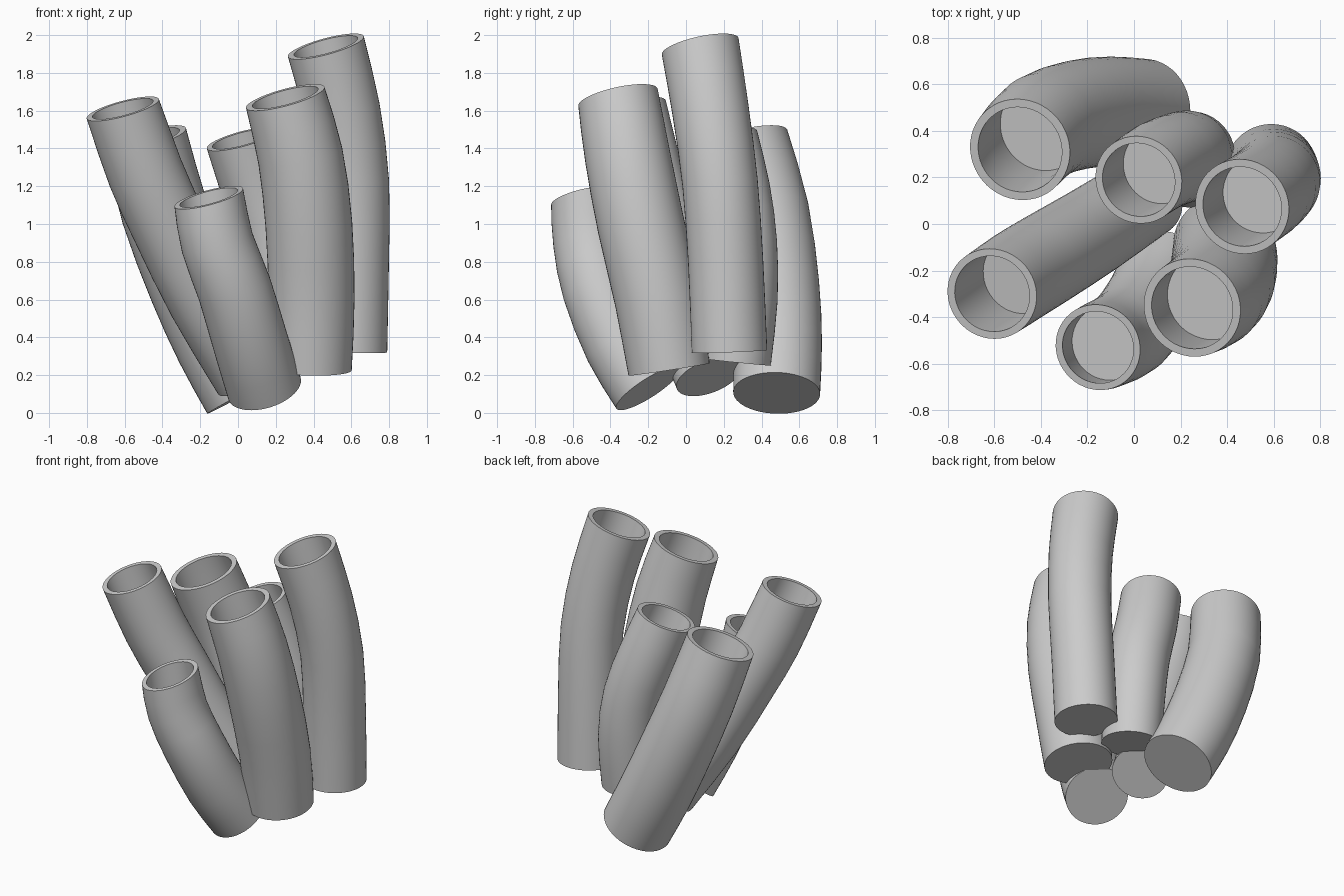
import bpy, bmesh, math
from mathutils import Vector

if "Cube" in bpy.data.objects:
    bpy.data.objects.remove(bpy.data.objects["Cube"])

SIDES = 48
RIM_NORMAL = Vector((-0.27, -0.22, 1)).normalized()  # all mouths lean the same way


def sample(pts, per=2):
    # Catmull-Rom samples through the control points
    p = [Vector(q) for q in pts]
    p = [2 * p[0] - p[1]] + p + [2 * p[-1] - p[-2]]
    out = []
    for i in range(1, len(p) - 2):
        a, b, c, d = p[i - 1:i + 3]
        for k in range(per):
            t = k / per
            out.append(0.5 * (2 * b + (c - a) * t + (2 * a - 5 * b + 4 * c - d) * t * t
                              + (3 * b - a - 3 * c + d) * t ** 3))
    return out + [p[-2]]


def tube(name, pts, r_bottom, r_mid, r_top):
    path = sample(pts)
    n = len(path) - 1
    bm = bmesh.new()

    def normal(i):
        if i == n:
            return RIM_NORMAL
        return (path[i + 1] - path[max(i - 1, 0)]).normalized()

    def ring(i, r):
        w = normal(i)
        u = Vector((0, 1, 0)).cross(w).normalized()
        v = w.cross(u)
        return [bm.verts.new(path[i] + r * (math.cos(a) * u + math.sin(a) * v))
                for a in (2 * math.pi * k / SIDES for k in range(SIDES))]

    def radius(i):
        t = i / n
        return (r_bottom * (1 - t) * (1 - 2 * t) + r_mid * 4 * t * (1 - t)
                + r_top * t * (2 * t - 1))

    # outer wall upwards, then over the rim and down the bore
    rings = [ring(i, radius(i)) for i in range(n + 1)]
    rings += [ring(i, radius(i) * 0.84) for i in (n, n - 1, n - 2)]
    for a, b in zip(rings, rings[1:]):
        for k in range(SIDES):
            j = (k + 1) % SIDES
            bm.faces.new((a[k], a[j], b[j], b[k]))
    # closed base and bore floor
    bm.faces.new(rings[0][::-1])
    bm.faces.new(rings[-1])
    mesh = bpy.data.meshes.new(name)
    bm.to_mesh(mesh)
    bm.free()
    ob = bpy.data.objects.new(name, mesh)
    bpy.context.collection.objects.link(ob)
    bpy.ops.object.select_all(action='DESELECT')
    ob.select_set(True)
    bpy.context.view_layer.objects.active = ob
    bpy.ops.object.shade_smooth_by_angle(angle=math.radians(35))


# six bent tubes: control points from base to mouth, then radii
tube("left_front_tube", [(.05, .12, .19), (-.18, -.03, .6), (-.36, -.14, .98),
                         (-.49, -.22, 1.27), (-.61, -.30, 1.61)], .18, .20, .198)
tube("left_back_tube", [(.04, .48, .105), (-.10, .485, .37), (-.24, .47, .68),
                        (-.39, .42, 1.07), (-.49, .32, 1.45)], .23, .235, .222)
tube("middle_back_tube", [(.24, .26, .27), (.24, .29, .6), (.20, .285, .9),
                          (.11, .25, 1.18), (.02, .19, 1.45)], .19, .197, .192)
tube("right_back_tube", [(.59, .23, .325), (.60, .21, .8), (.60, .18, 1.22),
                         (.55, .13, 1.6), (.465, .075, 1.94)], .20, .20, .208)
tube("right_front_tube", [(.385, -.09, .23), (.39, -.15, .6), (.375, -.24, 1.0),
                          (.33, -.31, 1.36), (.25, -.36, 1.67)], .217, .23, .215)
tube("short_front_tube", [(.14, -.20, .13), (.07, -.34, .36), (-.02, -.46, .66),
                          (-.11, -.51, .9), (-.155, -.53, 1.14)], .20, .197, .188)
